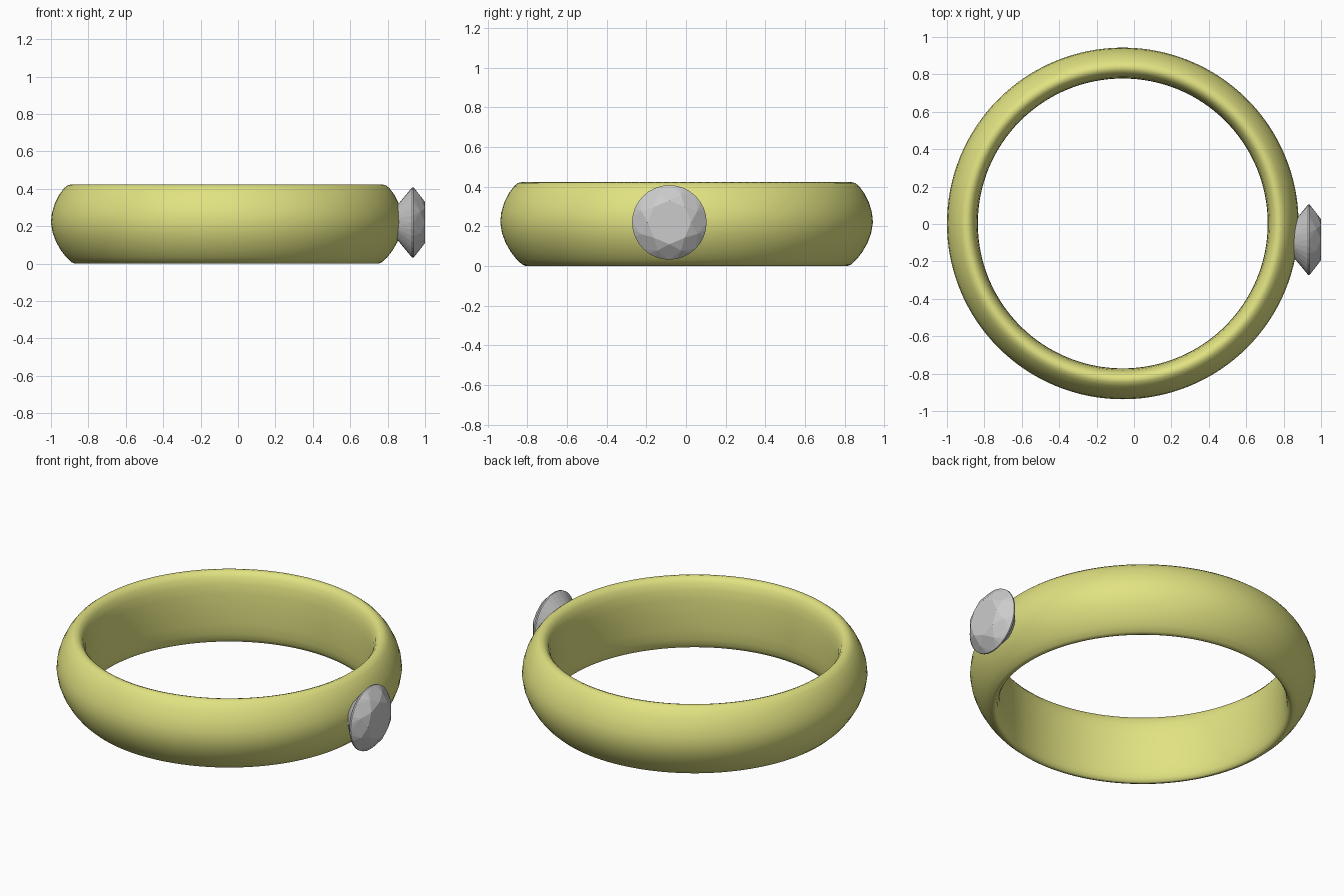
import bpy, bmesh, math

if "Cube" in bpy.data.objects:
    bpy.data.objects.remove(bpy.data.objects["Cube"])


def finish(bm, name, location):
    bmesh.ops.recalc_face_normals(bm, faces=bm.faces[:])
    mesh = bpy.data.meshes.new(name)
    bm.to_mesh(mesh)
    bm.free()
    obj = bpy.data.objects.new(name, mesh)
    bpy.context.collection.objects.link(obj)
    obj.location = location
    return obj


# Band: domed comfort-fit profile (radius, height) revolved around z
profile = [(0.775, 0.21), (0.776, 0.12), (0.781, 0.06), (0.789, 0.025), (0.80, 0.005),
           (0.812, 0.0), (0.83, 0.008), (0.858, 0.034), (0.886, 0.07), (0.912, 0.115),
           (0.931, 0.165), (0.94, 0.22), (0.935, 0.27), (0.92, 0.32), (0.896, 0.368),
           (0.87, 0.403), (0.85, 0.419), (0.832, 0.423), (0.814, 0.416), (0.797, 0.395),
           (0.784, 0.355), (0.777, 0.30)]
SEG = 128
bm = bmesh.new()
rings = []
for i in range(SEG):
    a = 2 * math.pi * i / SEG
    rings.append([bm.verts.new((r * math.cos(a), r * math.sin(a), z)) for r, z in profile])
n = len(profile)
for i in range(SEG):
    p, q = rings[i], rings[(i + 1) % SEG]
    for j in range(n):
        k = (j + 1) % n
        bm.faces.new((p[j], q[j], q[k], p[k])).smooth = True
band = finish(bm, "band", (-0.06, 0.003, 0))
gold = bpy.data.materials.new("yellow_gold")
gold.diffuse_color = (0.75, 0.76, 0.22, 1)
gold.use_nodes = True
gold.node_tree.nodes["Principled BSDF"].inputs["Base Color"].default_value = gold.diffuse_color
band.data.materials.append(gold)

# Gem: round brilliant cut, axis along x, girdle plane at local x = 0
bm = bmesh.new()


def circle(count, radius, x, offset=0.0):
    out = []
    for i in range(count):
        a = 2 * math.pi * (i + offset) / count
        out.append(bm.verts.new((x, radius * math.cos(a), radius * math.sin(a))))
    return out


table = circle(8, 0.11, 0.065)
crown = circle(8, 0.153, 0.040, 0.5)
girdle_top = circle(32, 0.188, 0.004)
girdle_low = circle(32, 0.188, -0.004)
pavilion = circle(8, 0.055, -0.117, 0.5)
culet = bm.verts.new((-0.16, 0, 0))

bm.faces.new(table)
for i in range(8):
    # star facet, kite facet and pavilion main facet
    bm.faces.new((table[i], table[(i + 1) % 8], crown[i]))
    bm.faces.new((table[i], crown[i], girdle_top[4 * i], crown[i - 1]))
    bm.faces.new((culet, pavilion[i - 1], girdle_low[4 * i], pavilion[i]))
    # girdle facets above and below, and the thin rim
    for s in range(4):
        a, b = 4 * i + s, (4 * i + s + 1) % 32
        bm.faces.new((crown[i], girdle_top[a], girdle_top[b]))
        bm.faces.new((pavilion[i], girdle_low[b], girdle_low[a]))
        bm.faces.new((girdle_top[a], girdle_low[a], girdle_low[b], girdle_top[b]))
finish(bm, "gem", (0.935, -0.084, 0.22))
